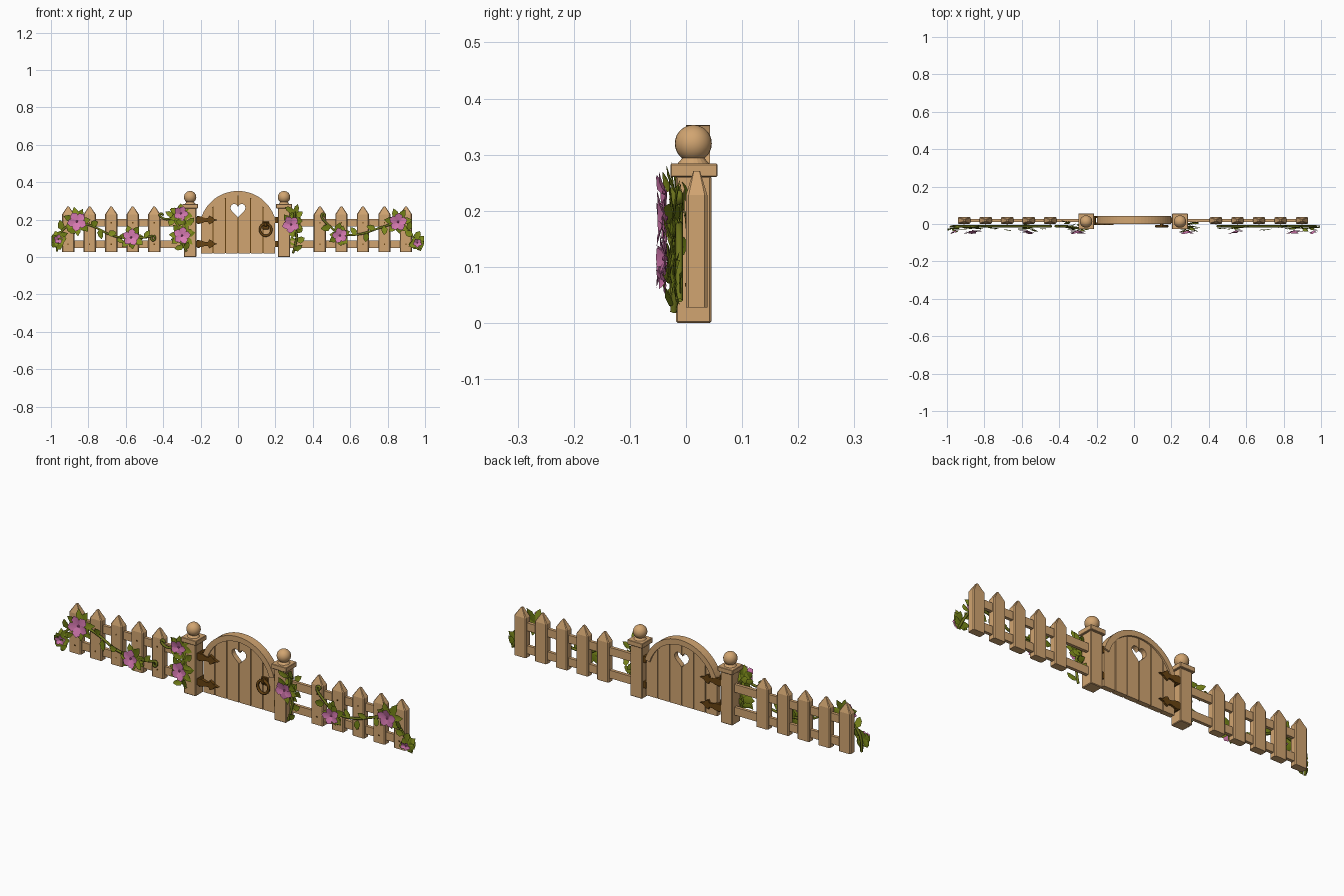
import bpy, bmesh, math, random
from mathutils import Vector, Matrix

random.seed(4)
if "Cube" in bpy.data.objects:
    bpy.data.objects.remove(bpy.data.objects["Cube"])


def material(name, rgb):
    m = bpy.data.materials.new(name)
    m.use_nodes = True
    m.diffuse_color = (*rgb, 1)
    bsdf = m.node_tree.nodes["Principled BSDF"]
    bsdf.inputs["Base Color"].default_value = (*rgb, 1)
    bsdf.inputs["Roughness"].default_value = 0.8
    return m


wood = material("warm wood", (0.64, 0.375, 0.165))
iron = material("rusty iron", (0.14, 0.057, 0.006))
stem = material("stem green", (0.15, 0.17, 0.012))
leaf = material("leaf green", (0.235, 0.29, 0.013))
shade = material("deep leaf green", (0.15, 0.2, 0.007))
pink = material("petal pink", (0.7, 0.2, 0.46))
plum = material("flower heart", (0.46, 0.09, 0.28))


def finish(name, bm, *mats, smooth=False):
    me = bpy.data.meshes.new(name)
    bm.to_mesh(me)
    bm.free()
    for m in mats:
        me.materials.append(m)
    ob = bpy.data.objects.new(name, me)
    bpy.context.collection.objects.link(ob)
    if smooth:
        for p in me.polygons:
            p.use_smooth = True
    return ob


def add_prism(bm, pts, y0, y1, mat=0):
    """Extrude an outline in x, z from y0 to y1."""
    face = bm.faces.new([bm.verts.new((x, y0, z)) for x, z in pts])
    face.material_index = mat
    ext = bmesh.ops.extrude_face_region(bm, geom=[face])["geom"]
    bmesh.ops.translate(bm, vec=(0, y1 - y0, 0),
                        verts=[g for g in ext if isinstance(g, bmesh.types.BMVert)])
    bmesh.ops.recalc_face_normals(bm, faces=bm.faces)


def prism(name, pts, y0, y1, mat, edge=0):
    bm = bmesh.new()
    add_prism(bm, pts, y0, y1)
    if edge:
        bmesh.ops.bevel(bm, geom=bm.edges[:], offset=edge, segments=1, affect='EDGES')
    return finish(name, bm, mat)


def box(name, x0, x1, y0, y1, z0, z1, mat, edge=0):
    return prism(name, [(x0, z0), (x1, z0), (x1, z1), (x0, z1)], y0, y1, mat, edge)


def tube(name, pts, radius, mat, closed=False):
    cu = bpy.data.curves.new(name, 'CURVE')
    cu.dimensions = '3D'
    cu.bevel_depth, cu.bevel_resolution, cu.resolution_u = radius, 1, 5
    sp = cu.splines.new('NURBS')
    sp.points.add(len(pts) - 1)
    for p, co in zip(sp.points, pts):
        p.co = (*co, 1)
    sp.use_endpoint_u, sp.use_cyclic_u, sp.order_u = not closed, closed, 3
    tmp = bpy.data.objects.new(name + " path", cu)
    bpy.context.collection.objects.link(tmp)
    me = bpy.data.meshes.new_from_object(
        tmp.evaluated_get(bpy.context.evaluated_depsgraph_get()))
    bpy.data.objects.remove(tmp)
    me.materials.clear()
    me.materials.append(mat)
    for p in me.polygons:
        p.use_smooth = True
    ob = bpy.data.objects.new(name, me)
    bpy.context.collection.objects.link(ob)


# Fence panels: pointed pickets, rails, nails
MID = -0.005
for side, label in ((-1, "right"), (1, "left")):
    for i in range(5):
        x = MID + side * (0.443 + 0.115 * i)
        bm = bmesh.new()
        rings = []
        for z, w, d in ((0.028, 0.033, 0.019), (0.228, 0.033, 0.019), (0.271, 0.004, 0.006)):
            c = min(w, d) * 0.25
            outline = [(w - c, -d), (w, c - d), (w, d - c), (w - c, d),
                       (c - w, d), (-w, d - c), (-w, c - d), (c - w, -d)]
            rings.append([bm.verts.new((x + a, 0.019 + b, z)) for a, b in outline])
        bm.faces.new(rings[0][::-1])
        bm.faces.new(rings[-1])
        for lo, hi in zip(rings, rings[1:]):
            for k in range(8):
                n = (k + 1) % 8
                bm.faces.new((lo[k], lo[n], hi[n], hi[k]))
        finish(f"{label}_picket_{i + 1}", bm, wood)
        for z in (0.068, 0.183):
            box(f"{label}_nail", x - 0.003, x + 0.003, -0.002, 0.002, z - 0.003, z + 0.003, iron)
    ends = sorted((MID + side * 0.26, MID + side * 0.932))
    for z, rail in ((0.068, "lower"), (0.183, "upper")):
        box(f"{label}_{rail}_rail", *ends, 0.012, 0.028, z - 0.02, z + 0.02, wood)

    # Gate posts with cap and ball
    x = MID + side * 0.251
    box(f"{label}_post", x - 0.033, x + 0.033, -0.018, 0.045, 0, 0.262, wood, 0.003)
    box(f"{label}_post_cap", x - 0.042, x + 0.042, -0.028, 0.056, 0.26, 0.284, wood, 0.002)
    bm = bmesh.new()
    bmesh.ops.create_cone(bm, cap_ends=True, segments=20, radius1=0.03, radius2=0.018, depth=0.014,
                          matrix=Matrix.Translation((x, 0.013, 0.289)))
    finish(f"{label}_post_neck", bm, wood)
    bm = bmesh.new()
    bmesh.ops.create_uvsphere(bm, u_segments=24, v_segments=14, radius=0.033,
                              matrix=Matrix.Translation((x, 0.013, 0.32)))
    finish(f"{label}_post_ball", bm, wood, smooth=True)

# Arched gate of six planks, dark joints, and a heart cut through
HALF, TOP, RADIUS = 0.2, 0.353, 0.207


def arch(x, inset):
    return TOP - RADIUS + math.sqrt((RADIUS - inset) ** 2 - x * x)


bm = bmesh.new()
pitch = 2 * HALF / 6
for i in range(6):
    a = -HALF + i * pitch + 0.0025
    b = a + pitch - 0.005
    curve = [b + (a - b) * k / 5 for k in range(6)]
    a_top = [(x, arch(max(-0.19, min(0.19, x)), 0.01)) for x in curve]
    add_prism(bm, [(a, 0.02), (b, 0.02)] + a_top, 0.008, 0.034)
    if i:
        l, r = a - 0.0049, a - 0.0001
        add_prism(bm, [(l, 0.022), (r, 0.022), (r, arch(r, 0.015)), (l, arch(l, 0.015))],
                  0.012, 0.03, 1)
for f in bm.faces:
    xs = [v.co.x for v in f.verts]
    f.material_index = int(max(xs) - min(xs) < 0.006 and f.normal.y ** 2 > 0.5)
gate = finish("gate_planks", bm, wood, iron)

heart = []
for k in range(32):
    t = math.tau * k / 32 + 0.01
    heart.append((0.0025 * 16 * math.sin(t) ** 3, 0.253 + 0.0026 * (
        13 * math.cos(t) - 5 * math.cos(2 * t) - 2 * math.cos(3 * t) - math.cos(4 * t))))
cutter = prism("heart_cutter", heart, -0.1, 0.1, wood)
cut = gate.modifiers.new("heart", 'BOOLEAN')
cut.operation, cut.solver, cut.object = 'DIFFERENCE', 'EXACT', cutter
gate.data = bpy.data.meshes.new_from_object(
    gate.evaluated_get(bpy.context.evaluated_depsgraph_get()))
gate.modifiers.clear()
bpy.data.objects.remove(cutter)

sweep = [math.radians(16 + 148 * k / 28) for k in range(29)]
band = [(RADIUS * math.cos(t), TOP - RADIUS + RADIUS * math.sin(t)) for t in sweep]
inner = RADIUS - 0.027
band += [(inner * math.cos(t), TOP - RADIUS + inner * math.sin(t)) for t in reversed(sweep)]
prism("gate_arch", band, 0, 0.043, wood)

# Strap hinges on both faces, and latch plates
strap = [(0, 0.016), (0.03, 0.018), (0.048, 0.011), (0.066, 0.011), (0.072, 0.024),
         (0.09, 0.015), (0.094, 0.008), (0.117, 0)]
for z, label in ((0.07, "lower"), (0.198, "upper")):
    shape = [(-0.226 + u, z - v) for u, v in strap] + [(-0.226 + u, z + v) for u, v in strap[-2::-1]]
    prism(f"{label}_hinge_front", shape, -0.006, 0.009, iron)
    prism(f"{label}_hinge_back", shape, 0.033, 0.044, iron)
    box(f"{label}_hinge_pin", -0.22, -0.204, -0.006, 0.044, z - 0.022, z + 0.022, iron, 0.004)
    box(f"{label}_latch", 0.197, 0.216, 0.006, 0.036, z - 0.016, z + 0.016, iron)

# Ring handle
ring = [(0.148 + 0.031 * math.cos(k * math.tau / 16), -0.012,
         0.146 + 0.033 * math.sin(k * math.tau / 16)) for k in range(16)]
tube("handle_ring", ring, 0.007, iron, closed=True)
box("handle_plate", 0.13, 0.166, 0, 0.009, 0.148, 0.19, iron, 0.003)
box("handle_boss", 0.139, 0.157, -0.02, 0.004, 0.163, 0.185, iron, 0.004)

# Climbing vines: stems ending in curls
vines = [
    [(-.968, .03), (-.973, .094), (-.93, .158), (-.861, .19), (-.765, .163), (-.674, .11),
     (-.572, .1), (-.48, .105), (-.445, .118), (-.443, .09), (-.465, .088), (-.462, .107)],
    [(-.275, .03), (-.315, .1), (-.27, .16), (-.31, .23), (-.353, .206), (-.395, .2),
     (-.425, .225), (-.405, .236), (-.4, .222)],
    [(.973, .04), (.93, .13), (.856, .185), (.76, .158), (.663, .12), (.545, .115),
     (.48, .174), (.444, .21), (.45, .235), (.47, .225), (.458, .215)],
    [(.294, .02), (.326, .12), (.283, .174), (.31, .21), (.3, .24)],
]
# Blossoms as x, z and radius
flowers = [(-.861, .19, .054), (-.572, .105, .047), (-.3, .115, .048), (-.305, .233, .041),
           (-.96, .095, .026), (.283, .174, .048), (.545, .115, .043), (.856, .187, .05),
           (.96, .075, .025)]


def blade(bm, origin, angle, length, width, lift, fold, mat, blunt=0.75):
    """One pointed, folded leaf or petal facing the front."""
    d = Vector((math.cos(angle), 0, math.sin(angle)))
    s = Vector((-d.z, 0, d.x))

    def vert(u, v, w):
        p = origin + d * u * length + s * v * width + Vector((0, -1, 0)) * (w + lift * u)
        p.x = max(-0.998, min(0.995, p.x))
        p.z = max(0.008, p.z)
        return bm.verts.new(p)
    base, mid, tip = vert(0, 0, 0), vert(0.5, 0, 0), vert(1, 0, -fold * 0.5)
    for sign in (1, -1):
        near, far = vert(0.3, sign * 0.9, fold), vert(0.7, sign * blunt, fold)
        for f in ((base, mid, near), (mid, far, near), (mid, tip, far)):
            face = bm.faces.new(f[::sign])
            face.material_index, face.smooth = mat, True


leaves = bmesh.new()
leafy_spans = (7, 4, 6, 4)
for n, path in enumerate(vines):
    on_post = n % 2
    tube(f"vine_{n + 1}", [(x, -0.012 if abs(x) > 0.32 else -0.022, z) for x, z in path], 0.0065, stem)
    for k in range(leafy_spans[n]):
        a, b = Vector(path[k]), Vector(path[k + 1])
        heading = math.atan2(b.y - a.y, b.x - a.x)
        dense = 4 if on_post or k == 0 else 2
        for j in range(dense):
            p = a.lerp(b, (j + 0.5) / dense)
            turn = (1 if j % 2 else -1) * random.uniform(0.6, 1.3)
            back = 0.02 if abs(p.x) > 0.29 and on_post else -0.006
            blade(leaves, Vector((p.x, random.uniform(-0.028, back), p.y)), heading + turn,
                  random.uniform(0.045, 0.06), random.uniform(0.015, 0.02),
                  random.uniform(-0.01, 0.022), 0.003, random.randrange(2))

# Each blossom leans its own way and is ringed by leaves
petals = bmesh.new()
for x, z, r in flowers:
    spin, lean = random.uniform(0, math.tau), random.uniform(0, math.tau)
    for k in range(7):
        blade(leaves, Vector((x, -0.02, z)), spin + k * math.tau / 7 + random.uniform(-.2, .2),
              r + random.uniform(0.012, 0.028), 0.021, random.uniform(-0.012, 0.012), 0.003, k % 2)
    for k in range(5):
        angle = spin + k * math.tau / 5
        blade(petals, Vector((x, -0.035, z)), angle, r, r * 0.37,
              0.01 + 0.01 * math.cos(angle - lean), 0.003, 0, blunt=1.1)
    ball = bmesh.ops.create_icosphere(petals, subdivisions=1, radius=r * 0.13,
                                      matrix=Matrix.Translation((x, -0.038, z)))
    for f in {f for v in ball["verts"] for f in v.link_faces}:
        f.material_index = 1

finish("vine_leaves", leaves, leaf, shade)
finish("blossoms", petals, pink, plum)
